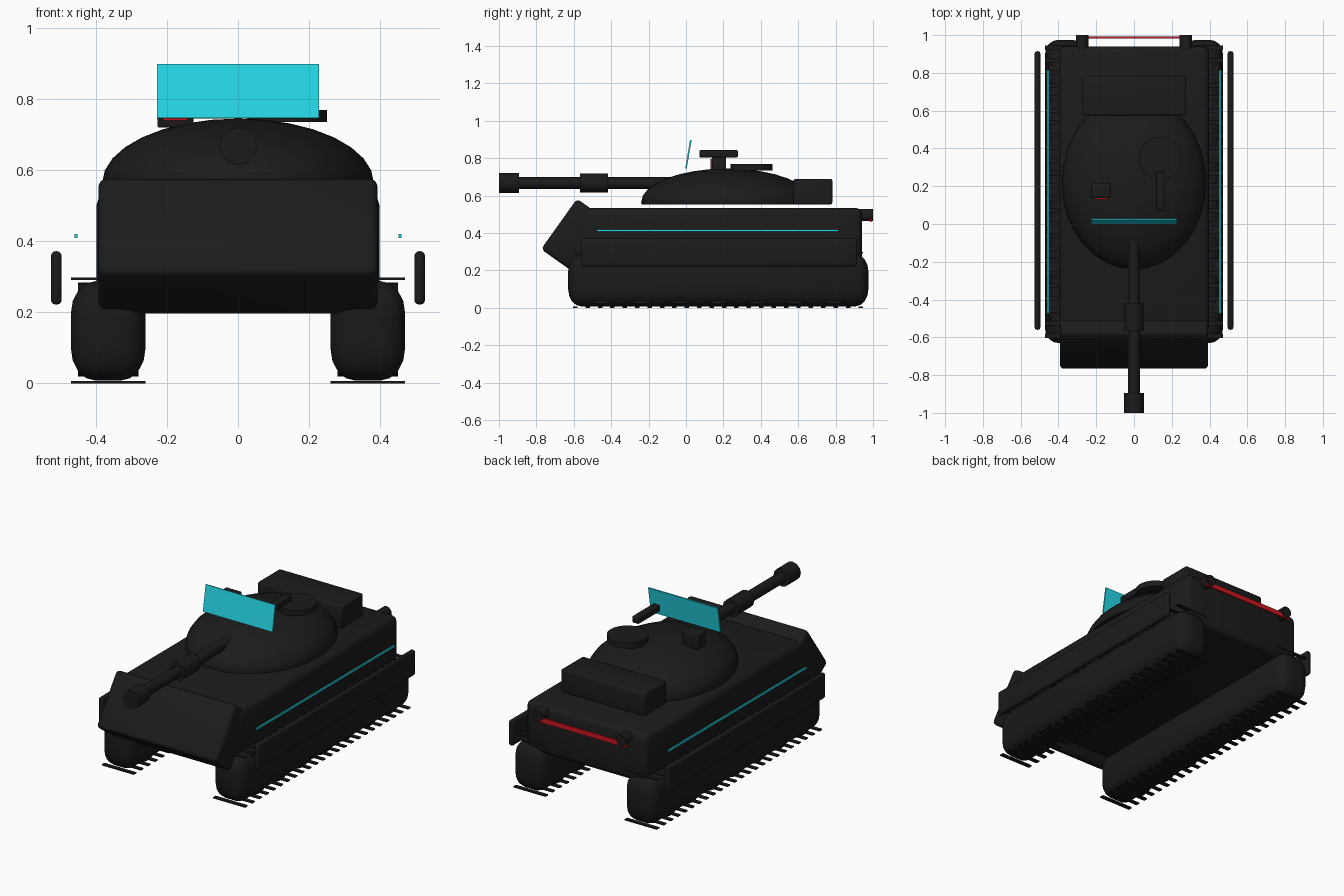
import bpy, bmesh, math
from mathutils import Matrix, Vector

cube = bpy.data.objects.get("Cube")
if cube:
    bpy.data.objects.remove(cube)


def material(name, r, g, b):
    m = bpy.data.materials.new(name)
    m.use_nodes = True
    m.diffuse_color = (r, g, b, 1)
    node = next(n for n in m.node_tree.nodes if n.type == 'BSDF_PRINCIPLED')
    node.inputs["Base Color"].default_value = (r, g, b, 1)
    node.inputs["Roughness"].default_value = 0.7
    return m


ARMOUR = material("charcoal armour", 0.011, 0.011, 0.011)
RUBBER = material("black rubber", 0.01, 0.01, 0.01)
CYAN = material("cyan light", 0.02, 0.72, 0.84)
RED = material("red light", 0.6, 0.008, 0.015)


def finish(bm, name, mat, smooth=True):
    mesh = bpy.data.meshes.new(name)
    bmesh.ops.recalc_face_normals(bm, faces=bm.faces)
    bm.to_mesh(mesh)
    bm.free()
    mesh.materials.append(mat)
    obj = bpy.data.objects.new(name, mesh)
    bpy.context.collection.objects.link(obj)
    if smooth:
        bpy.ops.object.select_all(action='DESELECT')
        obj.select_set(True)
        bpy.context.view_layer.objects.active = obj
        bpy.ops.object.shade_smooth_by_angle(angle=math.radians(35))
    return obj


def box(name, x, y, z, mat=ARMOUR, bevel=0.0, segments=3, tilt=0.0, squash=1.0):
    """Box from (low, high) ranges; squash makes the bevel taller than wide."""
    size = Vector((x[1] - x[0], y[1] - y[0], (z[1] - z[0]) / squash))
    centre = Vector((x[0] + x[1], y[0] + y[1], z[0] + z[1])) / 2
    bm = bmesh.new()
    bmesh.ops.create_cube(bm, size=1)
    bmesh.ops.scale(bm, vec=size, verts=bm.verts)
    if bevel:
        bmesh.ops.bevel(bm, geom=bm.edges[:], offset=bevel, segments=segments,
                        profile=0.5, affect='EDGES')
    bmesh.ops.scale(bm, vec=(1, 1, squash), verts=bm.verts)
    bm.transform(Matrix.Translation(centre) @ Matrix.Rotation(tilt, 4, 'X'))
    return finish(bm, name, mat, bevel > 0)


def cylinder(name, centre, radius, length, axis='Y', mat=ARMOUR, sides=24):
    bm = bmesh.new()
    bmesh.ops.create_cone(bm, cap_ends=True, segments=sides, radius1=radius,
                          radius2=radius, depth=length)
    turn = {'X': Matrix.Rotation(math.pi / 2, 4, 'Y'),
            'Y': Matrix.Rotation(math.pi / 2, 4, 'X'),
            'Z': Matrix.Identity(4)}[axis]
    bm.transform(Matrix.Translation(centre) @ turn)
    return finish(bm, name, mat)


# Hull and sloped nose
box("hull", (-0.398, 0.398), (-0.57, 0.94), (0.24, 0.535), bevel=0.035)
box("nose_plate", (-0.393, 0.393), (-0.699, -0.481), (0.22, 0.551),
    bevel=0.022, tilt=math.radians(-35.5))

# Turret: squashed sphere cut flat just under its widest line, with rear stowage box
bm = bmesh.new()
bmesh.ops.create_uvsphere(bm, u_segments=32, v_segments=16, radius=1)
bmesh.ops.bisect_plane(bm, geom=bm.verts[:] + bm.edges[:] + bm.faces[:],
                       plane_co=(0, 0, -0.06), plane_no=(0, 0, 1), clear_inner=True)
bmesh.ops.holes_fill(bm, edges=[e for e in bm.edges if e.is_boundary])
bm.transform(Matrix.Translation((0, 0.22, 0.564)) @ Matrix.Diagonal((0.382, 0.46, 0.181, 1)))
finish(bm, "turret", ARMOUR)
box("turret_stowage", (-0.275, 0.275), (0.575, 0.782), (0.553, 0.69), bevel=0.01)

# Gun
cylinder("gun_barrel", (0, -0.46, 0.667), 0.032, 1.0, sides=12)
cylinder("gun_sleeve", (0, -0.492, 0.667), 0.051, 0.15, sides=12)
cylinder("muzzle_brake", (0, -0.947, 0.667), 0.053, 0.106, sides=12)

# Turret roof fittings
cylinder("hatch", (0.138, 0.35, 0.752), 0.112, 0.034, 'Z')
box("roof_gun", (0.117, 0.16), (0.072, 0.277), (0.805, 0.843), bevel=0.005)
box("sight", (-0.227, -0.125), (0.138, 0.215), (0.72, 0.81), bevel=0.006)
box("sight_lens", (-0.21, -0.142), (0.13, 0.139), (0.74, 0.795), RED)
box("display_panel", (-0.228, 0.228), (0.009, 0.017), (0.745, 0.899), CYAN,
    tilt=math.radians(-9.5))

# Rear exhausts and light bar
for side, label in ((1, "left"), (-1, "right")):
    cylinder(label + "_exhaust", (side * 0.275, 0.96, 0.497), 0.033, 0.08, sides=12)
box("tail_light", (-0.3, 0.3), (0.983, 0.992), (0.459, 0.488), RED)

# Running gear, repeated on both sides
TREADS = 24
for side, label in ((1, "left"), (-1, "right")):
    def span(a, b):
        return tuple(sorted((side * a, side * b)))

    box(label + "_track", span(0.26, 0.47), (-0.63, 0.975), (0.008, 0.288), RUBBER,
        bevel=0.07, segments=4, squash=1.3)
    for i in range(7):
        cylinder(f"{label}_wheel_{i + 1}", (side * 0.365, -0.45 + i * 0.207, 0.152),
                 0.132, 0.17, 'X', RUBBER)
    for i in range(TREADS):
        y = -0.592 + i * 1.525 / (TREADS - 1)
        for z, level in ((0.0, "lower"), (0.291, "upper")):
            box(f"{label}_{level}_tread_{i + 1}", span(0.26, 0.47),
                (y - 0.012, y + 0.012), (z, z + 0.007), RUBBER)
    box(label + "_skirt", span(0.496, 0.526), (-0.56, 0.915), (0.222, 0.372),
        bevel=0.013)
    box(label + "_light_strip", span(0.451, 0.46), (-0.475, 0.815), (0.409, 0.42), CYAN)
